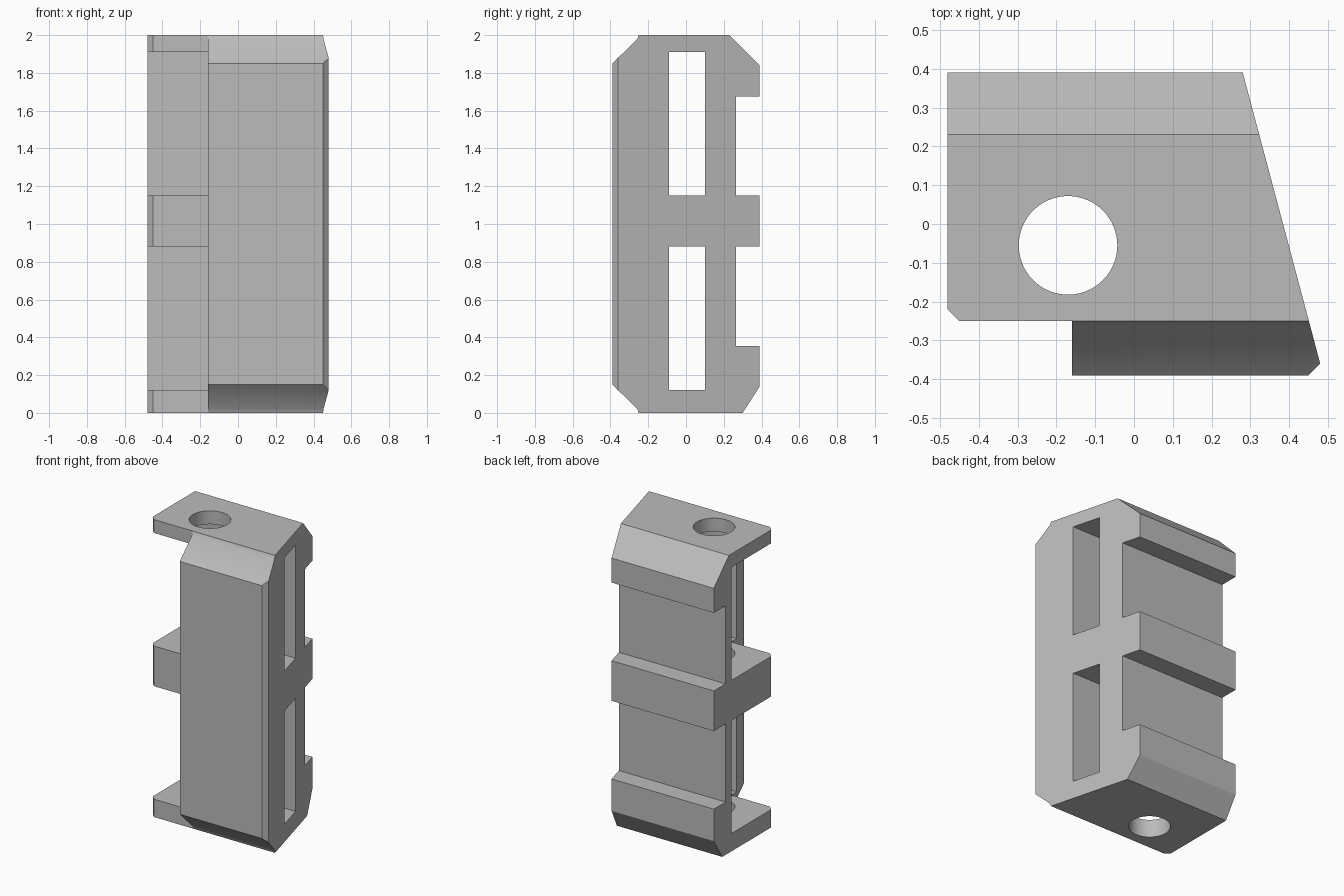
import bpy
import bmesh
import math
from mathutils import Vector

cube = bpy.data.objects.get("Cube")
if cube:
    bpy.data.objects.remove(cube, do_unlink=True)

grey = bpy.data.materials.new("plain_grey")
grey.use_nodes = True
grey.diffuse_color = (0.5, 0.5, 0.5, 1)
grey.node_tree.nodes["Principled BSDF"].inputs["Base Color"].default_value = (0.5, 0.5, 0.5, 1)


def prism(name, points, offset):
    """Extrude a closed 3D outline along an offset."""
    bm = bmesh.new()
    face = bm.faces.new([bm.verts.new(p) for p in points])
    new = bmesh.ops.extrude_face_region(bm, geom=[face])["geom"]
    verts = [v for v in new if isinstance(v, bmesh.types.BMVert)]
    bmesh.ops.translate(bm, verts=verts, vec=Vector(offset))
    bmesh.ops.recalc_face_normals(bm, faces=bm.faces)
    mesh = bpy.data.meshes.new(name)
    bm.to_mesh(mesh)
    bm.free()
    mesh.materials.append(grey)
    obj = bpy.data.objects.new(name, mesh)
    bpy.context.collection.objects.link(obj)
    return obj


def combine(target, tool, operation):
    """Apply a boolean and discard its tool."""
    tool.hide_render = True
    mod = target.modifiers.new("cut", "BOOLEAN")
    mod.operation = operation
    mod.solver = "EXACT"
    mod.object = tool
    bpy.context.view_layer.objects.active = target
    bpy.ops.object.modifier_apply(modifier=mod.name)
    bpy.data.objects.remove(tool, do_unlink=True)


# Side silhouette (y, z): chamfered ends and three ribs on the back
side = [(-0.39, 0.15), (-0.257, 0.02), (-0.25, 0), (0.30, 0), (0.39, 0.14),
        (0.39, 0.355), (0.265, 0.355), (0.265, 0.88), (0.39, 0.88),
        (0.39, 1.15), (0.265, 1.15), (0.265, 1.675), (0.39, 1.675),
        (0.39, 1.84), (0.23, 2), (-0.25, 2), (-0.257, 1.98), (-0.39, 1.85)]
body = prism("holder_body", [(-0.7, y, z) for y, z in side], (1.4, 0, 0))

# Footprint (x, y): slanted right side and stepped front
plan = [(-0.48, 0.5), (0.251, 0.5), (0.48, -0.36), (0.445, -0.395),
        (-0.16, -0.395), (-0.16, -0.25), (-0.45, -0.25), (-0.48, -0.22)]
combine(body, prism("footprint", [(x, y, -0.1) for x, y in plan], (0, 0, 2.2)), "INTERSECT")

# Two round-ended bays, each with a window through the slanted side
cx, cy, r = -0.17, -0.055, 0.255


def arc(start, end, count=16):
    angles = [start + (end - start) * i / count for i in range(count + 1)]
    return [(cx + r * math.cos(a), cy + r * math.sin(a)) for a in angles]


upper = math.asin((0.10 - cy) / r)
lower = math.asin((-0.09 - cy) / r)
bay = ([(-0.7, cy + r)] + arc(math.pi / 2, upper) + [(0.7, 0.10), (0.7, -0.09)]
       + arc(lower, -math.pi / 2) + [(-0.7, cy - r)])
for bottom, top in ((0.12, 0.88), (1.15, 1.91)):
    combine(body, prism("bay", [(x, y, bottom) for x, y in bay], (0, 0, top - bottom)), "DIFFERENCE")

# Vertical bore through all three shelves
r = 0.127
bore = arc(0, math.tau, 64)[:-1]
combine(body, prism("bore", [(x, y, -0.1) for x, y in bore], (0, 0, 2.2)), "DIFFERENCE")

bpy.ops.object.select_all(action="DESELECT")
body.select_set(True)
bpy.context.view_layer.objects.active = body
bpy.ops.object.shade_smooth_by_angle(angle=math.radians(30))
